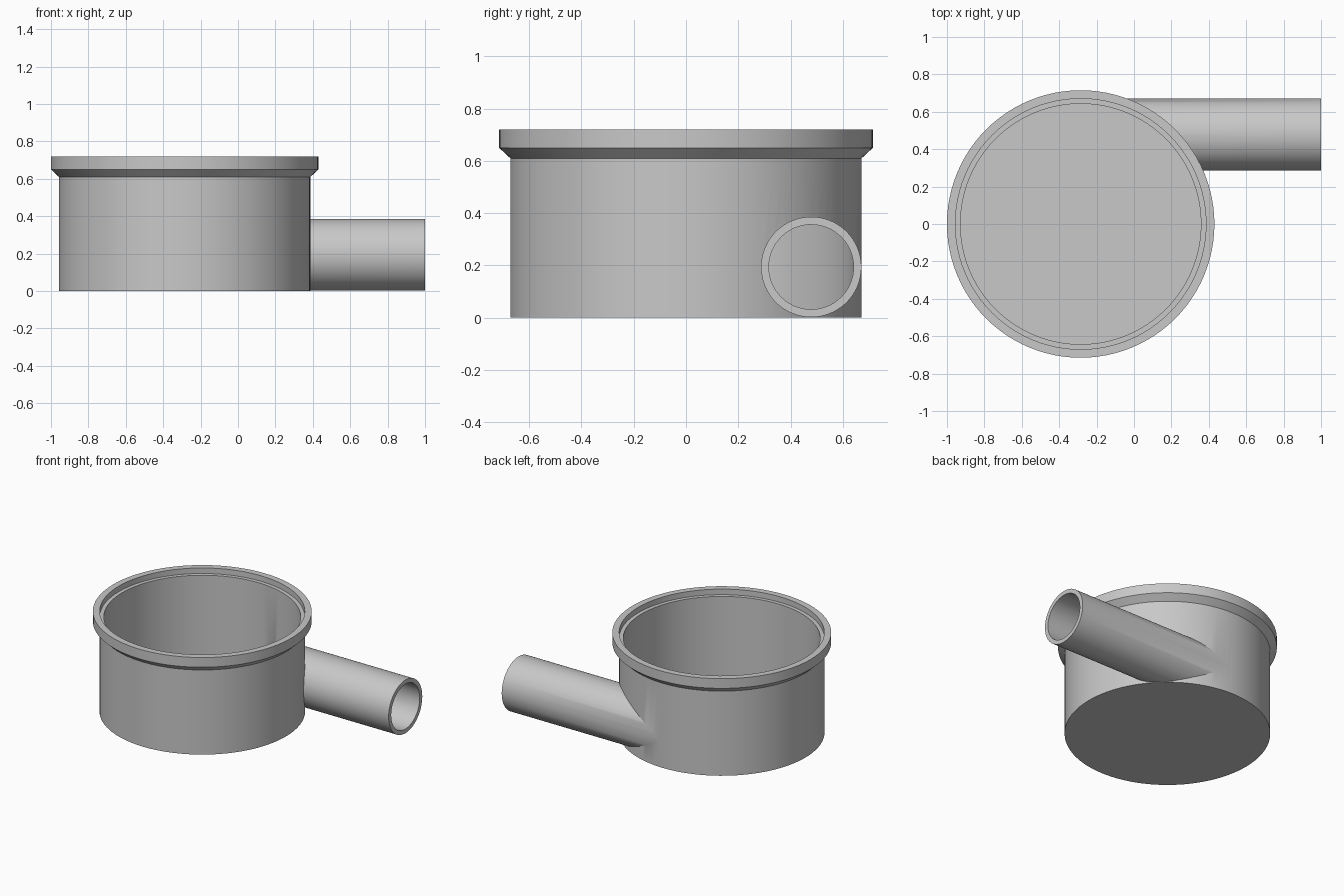
import bpy, bmesh, math
from mathutils import Matrix

if "Cube" in bpy.data.objects:
    bpy.data.objects.remove(bpy.data.objects["Cube"])

CX = -0.285
SIDES = 96

grey = bpy.data.materials.new("plain grey")
grey.use_nodes = True
colour = (0.58, 0.58, 0.58, 1)
grey.diffuse_color = colour
grey.node_tree.nodes["Principled BSDF"].inputs["Base Color"].default_value = colour


def finish(bm, name):
    bmesh.ops.recalc_face_normals(bm, faces=bm.faces)
    mesh = bpy.data.meshes.new(name)
    bm.to_mesh(mesh)
    bm.free()
    mesh.materials.append(grey)
    obj = bpy.data.objects.new(name, mesh)
    bpy.context.collection.objects.link(obj)
    return obj


def turned(name, profile):
    """Closed solid turned about the pot axis, from (radius, height) points."""
    bm = bmesh.new()
    rings = []
    for r, z in profile:
        rings.append([bm.verts.new((CX + r * math.cos(math.tau * i / SIDES),
                                    r * math.sin(math.tau * i / SIDES), z))
                      for i in range(SIDES)])
    for a, b in zip(rings, rings[1:]):
        for i in range(SIDES):
            j = (i + 1) % SIDES
            bm.faces.new((a[i], a[j], b[j], b[i]))
    bm.faces.new(rings[0])
    bm.faces.new(rings[-1])
    return finish(bm, name)


def rod(name, radius, x0, x1):
    """Solid cylinder along x on the pipe axis."""
    bm = bmesh.new()
    place = Matrix.Translation(((x0 + x1) / 2, 0.479, 0.194)) @ Matrix.Rotation(math.pi / 2, 4, "Y")
    bmesh.ops.create_cone(bm, cap_ends=True, segments=64, radius1=radius,
                          radius2=radius, depth=x1 - x0, matrix=place)
    return finish(bm, name)


def combine(target, other, operation):
    other.hide_render = True
    mod = target.modifiers.new(operation.title(), "BOOLEAN")
    mod.operation = operation
    mod.solver = "EXACT"
    mod.object = other
    bpy.context.view_layer.objects.active = target
    bpy.ops.object.modifier_apply(modifier=mod.name)
    bpy.data.objects.remove(other)


# Round body with flared rim, joined to the tangent side pipe
body = turned("pot_body_with_side_pipe", [(0.672, 0), (0.672, 0.61), (0.715, 0.65), (0.715, 0.72)])
combine(body, rod("side_pipe", 0.192, CX + 0.01, 1.0), "UNION")

# Hollow interior with a stepped lid seat, then the pipe bore opening into it
combine(body, turned("interior_cutter", [(0.643, 0.03), (0.643, 0.68), (0.67, 0.68), (0.67, 0.8)]),
        "DIFFERENCE")
combine(body, rod("bore_cutter", 0.162, CX + 0.01, 1.1), "DIFFERENCE")

# Smooth shading with crisp edges
bpy.ops.object.select_all(action="DESELECT")
body.select_set(True)
bpy.context.view_layer.objects.active = body
bpy.ops.object.shade_smooth_by_angle(angle=math.radians(25))
